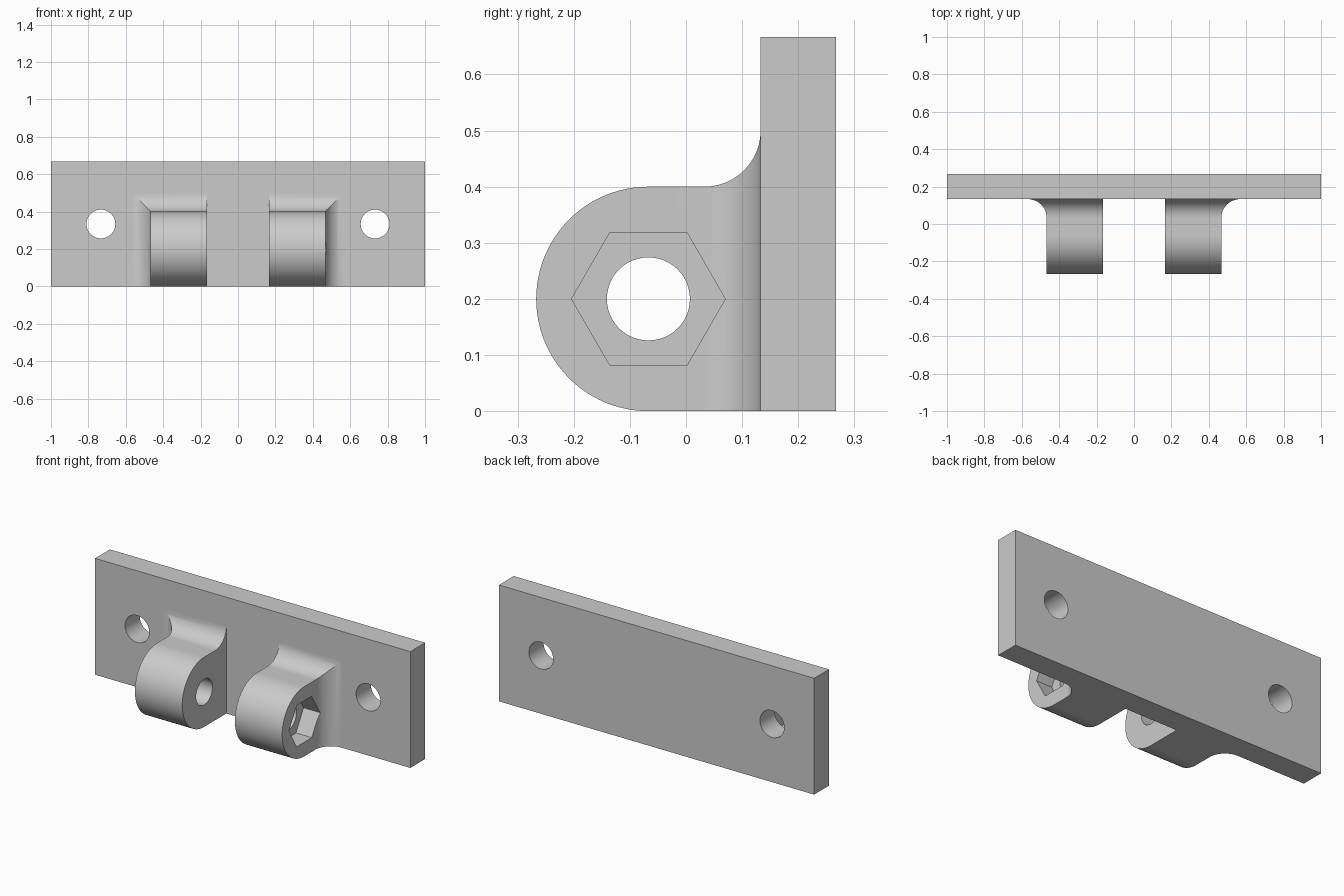
import bpy, bmesh, math
from mathutils import Matrix

if "Cube" in bpy.data.objects:
    bpy.data.objects.remove(bpy.data.objects["Cube"])

# Main dimensions
PLATE_FRONT, PLATE_BACK, HEIGHT = 0.133, 0.267, 0.667
INNER, OUTER = 0.167, 0.467          # lug faces along x
AXIS_Y, AXIS_Z, RADIUS = -0.067, 0.2, 0.2
FILLET = 0.1
STEPS = 24

grey = bpy.data.materials.new("grey")
grey.use_nodes = True
colour = (0.6, 0.6, 0.6, 1)
grey.diffuse_color = colour
grey.node_tree.nodes["Principled BSDF"].inputs["Base Color"].default_value = colour


def make_object(name, bm):
    bmesh.ops.recalc_face_normals(bm, faces=bm.faces)
    mesh = bpy.data.meshes.new(name)
    bm.to_mesh(mesh)
    bm.free()
    mesh.materials.append(grey)
    obj = bpy.data.objects.new(name, mesh)
    bpy.context.collection.objects.link(obj)
    return obj


def prism(name, sides, radius, depth, centre, axis):
    """Straight prism or cylinder along x or y."""
    bm = bmesh.new()
    bmesh.ops.create_cone(bm, cap_ends=True, segments=sides, radius1=radius,
                          radius2=radius, depth=depth)
    turn = Matrix.Rotation(math.pi / 2, 4, "Y" if axis == "X" else "X")
    bmesh.ops.transform(bm, matrix=Matrix.Translation(centre) @ turn, verts=bm.verts)
    return make_object(name, bm)


def lug(name, side):
    """Rectangular sections along y: round nose, then fillets flaring into the plate."""
    sections = []                    # y, outer x, bottom z, top z
    for i in range(1, STEPS + 1):
        a = math.pi / 2 * i / STEPS
        rise = RADIUS * math.sin(a)
        sections.append((AXIS_Y - RADIUS * math.cos(a), OUTER,
                         AXIS_Z - rise if i < STEPS else 0, AXIS_Z + rise))
    for i in range(STEPS // 2 + 1):
        a = math.pi / 2 * i / (STEPS // 2)
        flare = FILLET * (1 - math.cos(a))
        sections.append((PLATE_FRONT - FILLET + FILLET * math.sin(a),
                         OUTER + flare, 0, AXIS_Z + RADIUS + flare))
    # Short root buried in the plate
    sections.append((PLATE_FRONT + 0.05,) + sections[-1][1:])

    bm = bmesh.new()
    rings = []
    for y, x, low, high in sections:
        corners = ((INNER, low), (x, low), (x, high), (INNER, high))
        rings.append([bm.verts.new((side * cx, y, cz)) for cx, cz in corners])
    for a, b in zip(rings, rings[1:]):
        for k in range(4):
            n = (k + 1) % 4
            bm.faces.new((a[k], a[n], b[n], b[k]))
    bm.faces.new(rings[-1])
    # Close the nose on its front line
    tip_in, tip_out = (bm.verts.new((side * x, AXIS_Y - RADIUS, AXIS_Z))
                       for x in (INNER, OUTER))
    f = rings[0]
    bm.faces.new((tip_in, tip_out, f[1], f[0]))
    bm.faces.new((tip_in, tip_out, f[2], f[3]))
    bm.faces.new((tip_in, f[0], f[3]))
    bm.faces.new((tip_out, f[1], f[2]))
    bmesh.ops.recalc_face_normals(bm, faces=bm.faces)
    bmesh.ops.dissolve_limit(bm, angle_limit=math.radians(0.5),
                             verts=bm.verts, edges=bm.edges)
    return make_object(name, bm)


def combine(target, tool, operation):
    mod = target.modifiers.new(operation.lower(), "BOOLEAN")
    mod.operation, mod.solver, mod.object = operation, "EXACT", tool
    bpy.context.view_layer.objects.active = target
    bpy.ops.object.modifier_apply(modifier=mod.name)
    bpy.data.objects.remove(tool)


# Mounting plate
bm = bmesh.new()
bmesh.ops.create_cube(bm, size=1)
bmesh.ops.scale(bm, vec=(2, PLATE_BACK - PLATE_FRONT, HEIGHT), verts=bm.verts)
bmesh.ops.translate(bm, vec=(0, (PLATE_FRONT + PLATE_BACK) / 2, HEIGHT / 2), verts=bm.verts)
bracket = make_object("hinge_bracket", bm)

# Lugs and screw holes on both sides
for side, word in ((1, "left"), (-1, "right")):
    combine(bracket, lug(word + "_lug", side), "UNION")
    combine(bracket, prism(word + "_screw_hole", 48, 0.077, 1,
                           (side * 0.733, 0.2, HEIGHT / 2), "Y"), "DIFFERENCE")

# Pin bore through both lugs, hexagonal nut pocket in the left one
combine(bracket, prism("pin_bore", 48, 0.074, 1.6, (0, AXIS_Y, AXIS_Z), "X"), "DIFFERENCE")
pocket_depth = 0.1
pocket = prism("nut_pocket", 6, 0.137, 0.4,
               (OUTER - pocket_depth + 0.2, AXIS_Y, AXIS_Z), "X")
combine(bracket, pocket, "DIFFERENCE")

# Smooth curved faces, keep flats flat
bpy.ops.object.select_all(action="DESELECT")
bracket.select_set(True)
bpy.context.view_layer.objects.active = bracket
bpy.ops.object.shade_smooth_by_angle(angle=math.radians(20))
weighted = bracket.modifiers.new("flat_face_normals", "WEIGHTED_NORMAL")
weighted.keep_sharp = True
